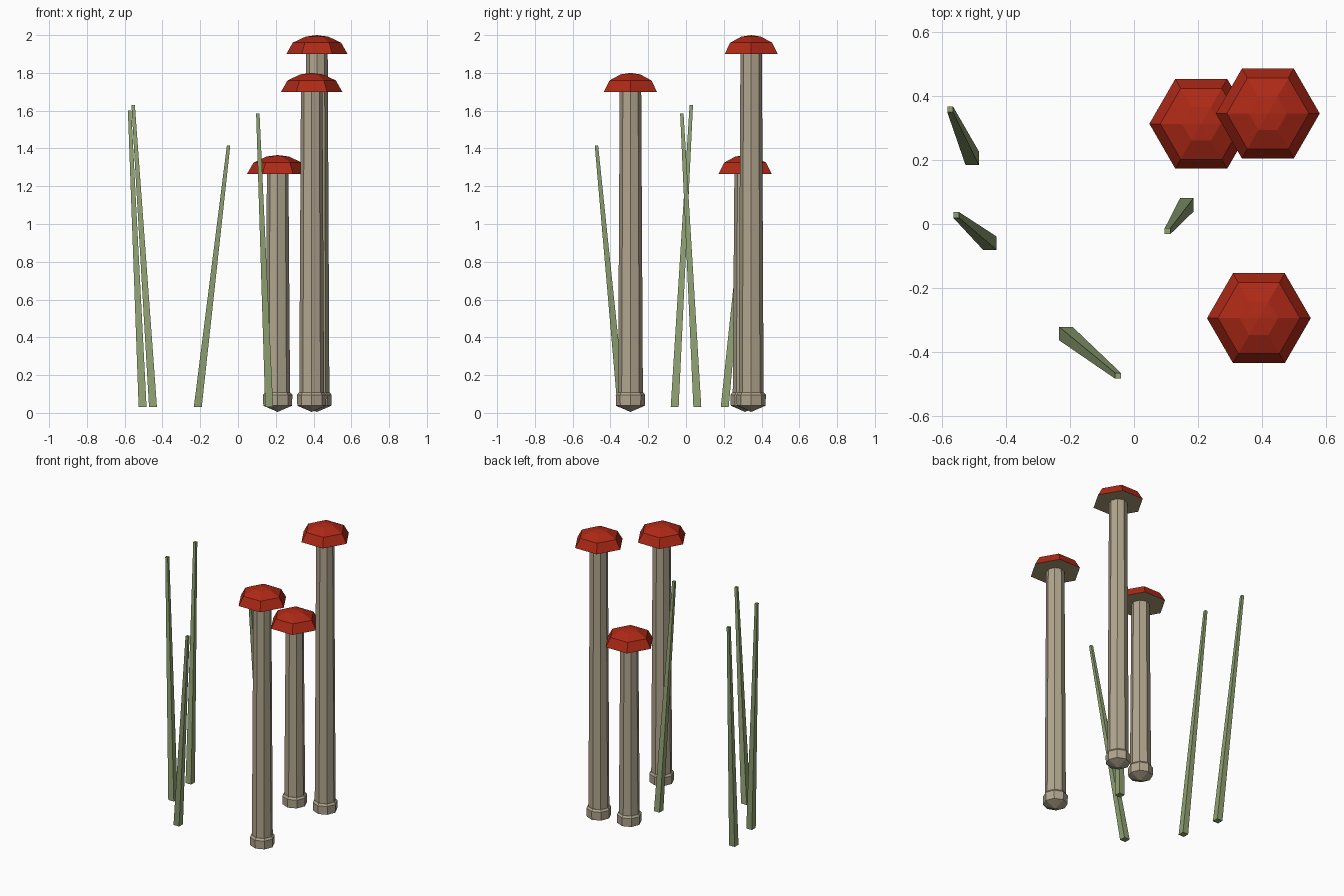
import bpy, bmesh, math
from mathutils import Vector

if "Cube" in bpy.data.objects:
    bpy.data.objects.remove(bpy.data.objects["Cube"], do_unlink=True)


def material(name, rgb):
    m = bpy.data.materials.new(name)
    m.use_nodes = True
    m.diffuse_color = (*rgb, 1)
    m.node_tree.nodes["Principled BSDF"].inputs["Base Color"].default_value = (*rgb, 1)
    return m


RED = material("cap red", (0.42, 0.022, 0.008))
GILL = material("gill tan", (0.40, 0.33, 0.18))
STEM = material("stem beige", (0.44, 0.38, 0.27))
GREEN = material("grass green", (0.28, 0.36, 0.17))


def finish(name, bm, mats, location=(0, 0, 0)):
    bmesh.ops.recalc_face_normals(bm, faces=bm.faces)
    mesh = bpy.data.meshes.new(name)
    bm.to_mesh(mesh)
    bm.free()
    for m in mats:
        mesh.materials.append(m)
    ob = bpy.data.objects.new(name, mesh)
    ob.location = location
    bpy.context.scene.collection.objects.link(ob)
    return ob


def lathe(name, profile, sides, mats, location):
    """Faceted solid from (radius, height) points; zero radius makes a pole."""
    bm = bmesh.new()
    rings = []
    for r, z in profile:
        if r == 0:
            rings.append([bm.verts.new((0, 0, z))] * sides)
        else:
            rings.append([bm.verts.new((r * math.cos(math.tau * i / sides),
                                        r * math.sin(math.tau * i / sides), z))
                          for i in range(sides)])
    for low, high in zip(rings, rings[1:]):
        for i in range(sides):
            j = (i + 1) % sides
            corners = list(dict.fromkeys([low[i], low[j], high[j], high[i]]))
            bm.faces.new(corners)
    # faces turned straight down take the second colour
    if len(mats) > 1:
        bmesh.ops.recalc_face_normals(bm, faces=bm.faces)
        for f in bm.faces:
            f.material_index = 1 if f.normal.z < -0.9 else 0
    return finish(name, bm, mats, location)


def mushroom(label, x, y, height):
    spot = (x, y, 0)
    # foot: short collar with a pointed underside
    lathe(label + "_foot", [(0, 0.005), (0.076, 0.038), (0.078, 0.095),
                            (0.068, 0.108), (0, 0.108)], 8, [STEM], spot)
    # stem: slightly tapered column
    lathe(label + "_stem", [(0, 0.06), (0.066, 0.06), (0.057, height),
                            (0, height)], 8, [STEM], spot)
    # cap: faceted dome with a flat underside
    lathe(label + "_cap", [(0, 0), (0.162, 0), (0.128, 0.06), (0.06, 0.092),
                           (0, 0.1)], 6, [RED, GILL], (x, y, height))


def blade(name, base, tip):
    """Leaning square blade that narrows towards its tip."""
    bm = bmesh.new()
    bmesh.ops.create_cube(bm, size=2)
    for v in bm.verts:
        end, half = (tip, 0.009) if v.co.z > 0 else (base, 0.021)
        v.co = Vector(end) + Vector((v.co.x * half, v.co.y * half, 0))
    finish(name, bm, [GREEN])


mushroom("tall_mushroom", 0.418, 0.345, 1.90)
mushroom("front_mushroom", 0.39, -0.294, 1.70)
mushroom("short_mushroom", 0.21, 0.313, 1.265)

blade("back_grass", (-0.505, 0.205, 0.03), (-0.574, 0.358, 1.60))
blade("left_grass", (-0.45, -0.06, 0.03), (-0.555, 0.028, 1.63))
blade("middle_grass", (0.165, 0.06, 0.03), (0.105, -0.022, 1.585))
blade("front_grass", (-0.213, -0.342, 0.03), (-0.05, -0.474, 1.415))
